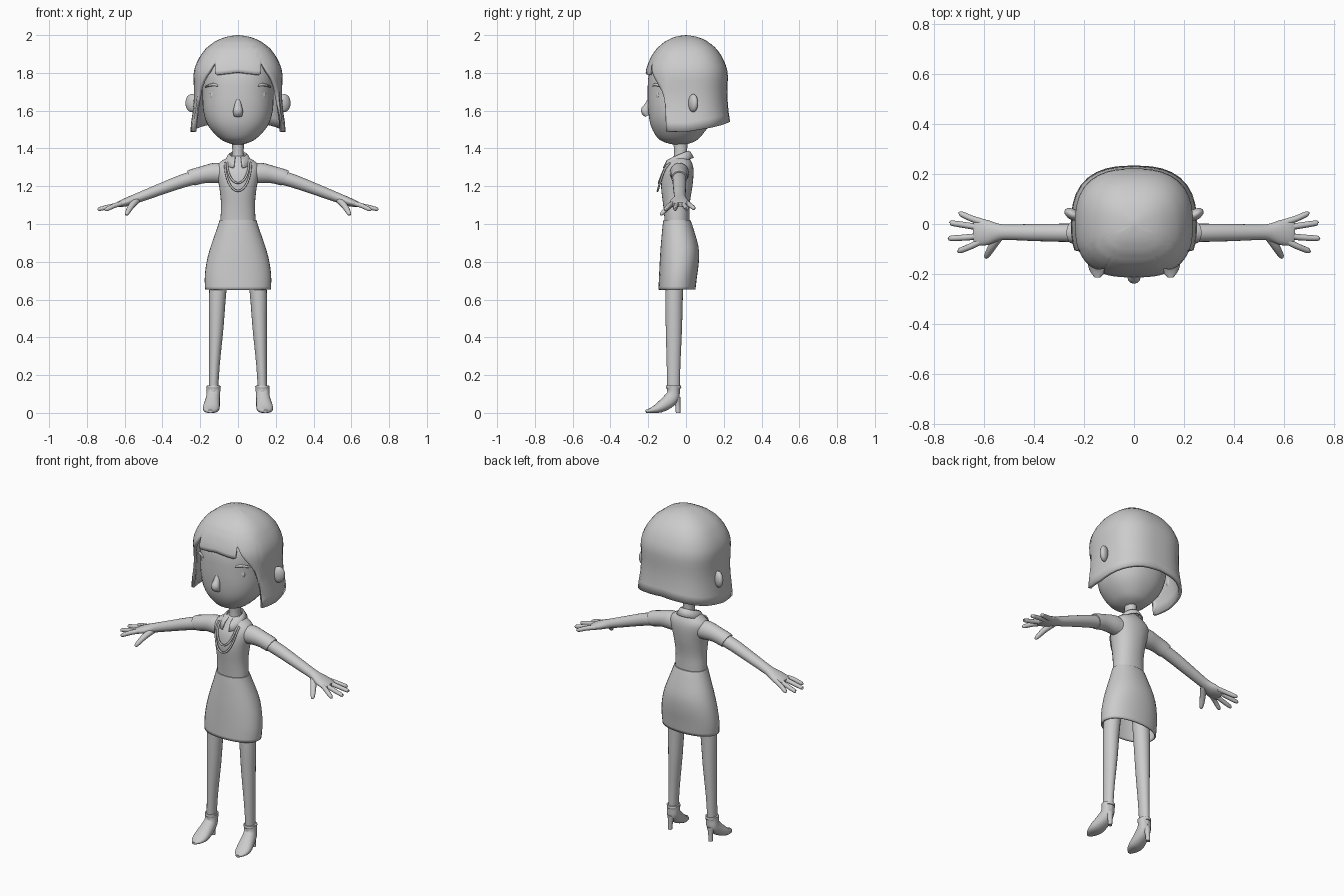
import bpy, bmesh, math
from mathutils import Vector

if "Cube" in bpy.data.objects:
    bpy.data.objects.remove(bpy.data.objects["Cube"])

grey = bpy.data.materials.new("plain_grey")
grey.diffuse_color = (0.6, 0.6, 0.6, 1)
grey.use_nodes = True
grey.node_tree.nodes["Principled BSDF"].inputs["Base Color"].default_value = grey.diffuse_color


def finish(name, bm, mirror=False, thick=0, angle=50):
    bmesh.ops.recalc_face_normals(bm, faces=bm.faces)
    me = bpy.data.meshes.new(name)
    bm.to_mesh(me)
    bm.free()
    ob = bpy.data.objects.new(name, me)
    bpy.context.collection.objects.link(ob)
    me.materials.append(grey)
    if thick:
        m = ob.modifiers.new("thickness", "SOLIDIFY")
        m.thickness, m.offset = thick, -1
    if mirror:
        ob.modifiers.new("mirror", "MIRROR").use_mirror_merge = False
    bpy.ops.object.select_all(action="DESELECT")
    bpy.context.view_layer.objects.active = ob
    ob.select_set(True)
    bpy.ops.object.shade_smooth_by_angle(angle=math.radians(angle))
    return ob


def spline(rows, steps):
    """Catmull-Rom through rows of equal length."""
    out = []
    for i in range(len(rows) - 1):
        a, b, c, d = (rows[min(max(i + k, 0), len(rows) - 1)] for k in (-1, 0, 1, 2))
        for s in range(steps):
            t = s / steps
            out.append([0.5 * (2*q + (r-p)*t + (2*p-5*q+4*r-w)*t*t + (3*q-p-3*r+w)*t**3)
                        for p, q, r, w in zip(a, b, c, d)])
    return out + [list(rows[-1])]


def sweep(bm, rows, sides=20, n=2.0, ref=(0, 1, 0), steps=3, caps=(True, True), floor=-1):
    """Rows are (x, y, z, radius along ref, other radius)."""
    rows = spline(rows, steps)
    pts = [Vector(r[:3]) for r in rows]
    rings = []
    for i, r in enumerate(rows):
        d = (pts[min(i+1, len(pts)-1)] - pts[max(i-1, 0)]).normalized()
        o = d.cross(Vector(ref)).normalized()
        s = o.cross(d)
        ring = []
        for k in range(sides):
            a = math.tau * k / sides
            c, e = math.cos(a), math.sin(a)
            f = (abs(c)**n + abs(e)**n) ** (-1/n)
            p = pts[i] + s*(r[3]*c*f) + o*(r[4]*e*f)
            p.z = max(p.z, floor)
            ring.append(bm.verts.new(p))
        rings.append(ring)
    for a, b in zip(rings, rings[1:]):
        for k in range(sides):
            j = (k+1) % sides
            bm.faces.new((a[k], a[j], b[j], b[k]))
    for use, ring in zip(caps, (rings[0], rings[-1])):
        if use:
            bm.faces.new(ring)


def part(name, rows, mirror=False, thick=0, **kw):
    bm = bmesh.new()
    sweep(bm, rows, **kw)
    return finish(name, bm, mirror, thick)


def upright(rows):
    """(z, half width, front y, back y) to sweep rows on a vertical axis."""
    m = [((f+b)/2) for _, _, f, b in rows]
    return [(0, c, z, (b-f)/2, w) for (z, w, f, b), c in zip(rows, m)]


def straight(rows, **kw):
    """Vertical loft with level rings."""
    bm = bmesh.new()
    sweep(bm, [(0, 0, r[2], r[3], r[4]) for r in rows], **kw)
    dense = spline(rows, kw.get("steps", 3))
    sides = kw.get("sides", 20)
    bm.verts.ensure_lookup_table()
    for i, r in enumerate(dense):
        for v in bm.verts[i*sides:(i+1)*sides]:
            v.co.y += r[1]
    return bm


def lookup(table, v):
    for (a, p), (b, q) in zip(table, table[1:]):
        if v <= b:
            return p + (q-p) * max(0, (v-a)/(b-a))
    return table[-1][1]


# Head, neck and torso
finish("head", straight(upright([
    (1.418, .012, -.05, -.02), (1.43, .055, -.105, .03), (1.455, .1, -.15, .07), (1.52, .158, -.186, .12),
    (1.6, .184, -.2, .15), (1.7, .188, -.203, .17), (1.8, .188, -.195, .17),
    (1.89, .15, -.15, .13), (1.95, .06, -.06, .05)]), sides=36, n=2.3))
finish("neck", straight(upright([(1.32, .036, -.07, .012), (1.38, .03, -.063, .006), (1.46, .034, -.07, .01)])))
finish("torso", straight(upright([
    (1.0, .093, -.113, .018), (1.04, .092, -.115, .018), (1.11, .09, -.122, .02), (1.2, .1, -.132, .034),
    (1.27, .115, -.122, .04), (1.31, .112, -.103, .036), (1.338, .08, -.085, .024),
    (1.36, .036, -.065, .01)]), sides=28, n=2.2))

# Skirt, open at the hem
finish("skirt", straight(upright([
    (1.02, .098, -.12, .024), (.98, .11, -.125, .038), (.88, .145, -.134, .066), (.8, .166, -.139, .068),
    (.72, .176, -.143, .058), (.652, .174, -.146, .05)]),
    sides=32, n=2.2, caps=(True, False)), thick=.008)

# Hair: bob with a short fringe, notches and side locks
scale = [(1.48, 1.07), (1.545, 1.05), (1.6, 1.01), (1.68, .985), (1.79, 1.0), (1.82, .98), (1.85, .935),
         (1.89, .85), (1.93, .72), (1.965, .53), (1.985, .35), (1.995, .2), (2.0, 0)]
hem = [(0, 1.803), (29, 1.79), (31.5, 1.795), (34, 1.86), (40, 1.81), (50, 1.755), (58, 1.705), (62, 1.66),
       (64, 1.6), (66, 1.49), (90, 1.488), (120, 1.51), (150, 1.535), (180, 1.545)]
half = [0, 7, 14, 21, 26, 29, 31.5, 34, 37, 40, 45, 50, 54, 58, 60, 62, 64, 66] + list(range(72, 181, 9))
angles = half + [-a for a in reversed(half[1:-1])]
bm = bmesh.new()
crown = bm.verts.new((0, 0, 2))
cols = []
for a in angles:
    low = lookup(hem, abs(a))
    s, c = math.sin(math.radians(a)), -math.cos(math.radians(a))
    r = (abs(s/.236)**2.6 + abs(c/(.215 if c < 0 else .222))**2.6) ** (-1/2.6)
    col = []
    for i in range(1, 19):
        z = 2 - (2-low) * (i/18)**1.8
        k = r * lookup(scale, z)
        col.append(bm.verts.new((s*k, c*k, z)))
    cols.append(col)
for a, b in zip(cols, cols[1:] + cols[:1]):
    bm.faces.new((crown, a[0], b[0]))
    for i in range(17):
        bm.faces.new((a[i], a[i+1], b[i+1], b[i]))
finish("hair", bm, thick=.018)

# Face details
part("nose", [(0, -.19, 1.66, .012, .012), (0, -.204, 1.625, .018, .02), (0, -.215, 1.598, .024, .026),
              (0, -.205, 1.572, .012, .022)], sides=12)
part("eyebrows", [(.085, -.178, 1.725, .006, .004), (.13, -.163, 1.738, .008, .008),
                  (.172, -.125, 1.726, .006, .004)], mirror=True, sides=8)


def ball(name, loc, size, turn=0):
    bm = bmesh.new()
    bmesh.ops.create_uvsphere(bm, u_segments=20, v_segments=12, radius=1)
    for v in bm.verts:
        p = Vector((v.co.x*size[0], v.co.y*size[1], v.co.z*size[2]))
        c, s = math.cos(turn), math.sin(turn)
        v.co = Vector((p.x*c - p.y*s, p.x*s + p.y*c, p.z)) + Vector(loc)
    finish(name, bm, True)


ball("eyes", (.128, -.146, 1.682), (.02, .013, .025))
ball("ears", (.245, .038, 1.64), (.036, .022, .048), .5)

# Turned-down collar, open at the front
bm = bmesh.new()
prev = None
for i in range(31):
    a = math.radians(18 + 324*i/30)
    f = (1 + math.cos(a)) / 2
    s, c = math.sin(a), -math.cos(a)
    row = [bm.verts.new((s*r, -.032 + c*r*(1.0 - .05*f) - .02*f*g, z)) for r, z, g in (
        (.036, 1.365 - .04*f, 0), (.044, 1.388 - .035*f, 0),
        (.056, 1.382 - .045*f, 1), (.074, 1.352 - .055*f, 1.2))]
    if prev:
        for k in range(3):
            bm.faces.new((prev[k], prev[k+1], row[k+1], row[k]))
    prev = row
finish("collar", bm, thick=.007)

# Two hanging necklace strands
bm = bmesh.new()
for w, bottom, out in ((.058, 1.217, -.144), (.069, 1.175, -.15)):
    rows = []
    for i in range(17):
        a = math.pi * (i/16 - .5)
        f = math.cos(a)
        rows.append((w*math.sin(a), -.085 + (out+.085)*f**.6 if f > 1e-6 else -.085,
                     1.325 - (1.325-bottom)*f, .0055, .0055))
    sweep(bm, rows, sides=8, ref=(0, 1, .3), steps=1)
finish("necklace", bm)

# Sleeves, arms and hands
part("sleeves", [(.06, -.035, 1.265, .05, .05), (.12, -.035, 1.27, .05, .054), (.18, -.035, 1.262, .044, .046),
                 (.235, -.035, 1.248, .043, .044), (.25, -.035, 1.242, .042, .043)], mirror=True)
part("arms", [(.2, -.035, 1.255, .037, .037), (.3, -.035, 1.225, .036, .035), (.4, -.034, 1.188, .034, .031),
              (.5, -.033, 1.15, .031, .027), (.54, -.033, 1.135, .034, .025), (.585, -.034, 1.118, .05, .023),
              (.625, -.034, 1.106, .052, .017), (.64, -.034, 1.102, .045, .012)], mirror=True)
bm = bmesh.new()
for y0, x1, y1, z1 in ((.004, .7, .04, 1.085), (-.02, .735, .003, 1.082),
                       (-.047, .74, -.057, 1.08), (-.07, .705, -.106, 1.078)):
    sweep(bm, [(.595, y0*.85, 1.113, .014, .014), (.65, (y0+y1)/2, 1.099, .0125, .013),
               (x1-.01, y1, z1, .011, .011), (x1, y1, z1-.002, .005, .005)], sides=10)
sweep(bm, [(.535, -.045, 1.128, .018, .018), (.565, -.088, 1.095, .017, .015),
           (.587, -.125, 1.058, .012, .011), (.592, -.135, 1.047, .005, .005)], sides=10, ref=(1, 0, 0))
finish("fingers", bm, mirror=True)

# Legs, ankle boots and heels
part("legs", [(.08, -.05, .9, .05, .05), (.106, -.062, .66, .047, .046), (.115, -.064, .45, .043, .038),
              (.125, -.066, .25, .036, .028), (.13, -.066, .1, .033, .024)], mirror=True)
part("boots", [(.129, -.066, .142, .038, .033), (.13, -.066, .115, .036, .031), (.132, -.072, .085, .036, .037),
               (.136, -.1, .055, .04, .036), (.142, -.145, .026, .044, .027), (.145, -.185, .013, .034, .014),
               (.147, -.213, .008, .012, .008)], mirror=True, ref=(1, 0, 0), floor=0, n=2.3)
part("boot_cuffs", [(.129, -.066, .128, .039, .034), (.129, -.066, .136, .041, .036),
                    (.129, -.066, .144, .039, .034)], mirror=True)
part("heels", [(.133, -.05, .08, .022, .022), (.134, -.044, .045, .014, .014), (.136, -.042, 0, .012, .012)],
     mirror=True, sides=12)
